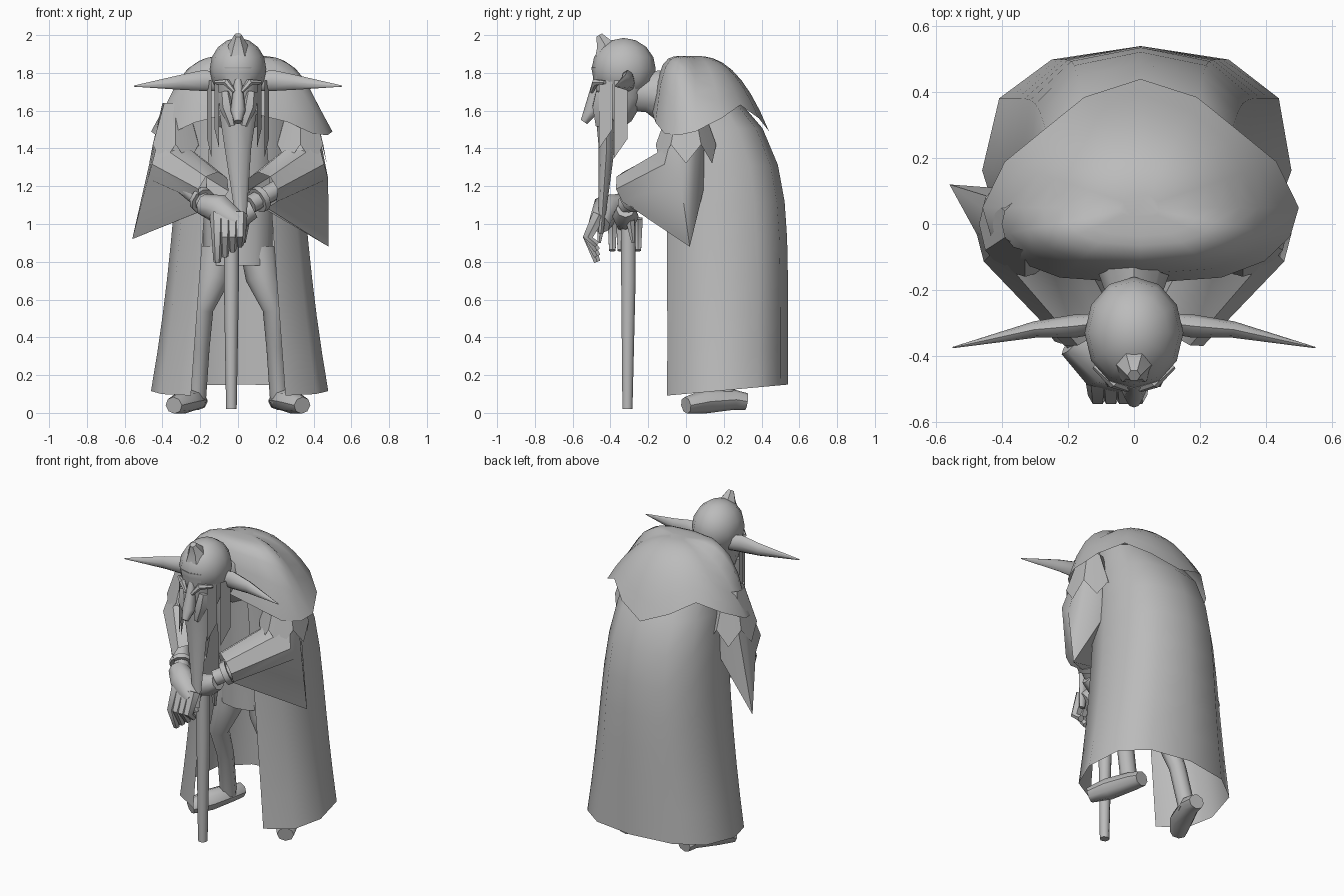
import bpy
import bmesh
from math import asin, copysign, cos, pi, sin
from mathutils import Matrix, Vector

cube = bpy.data.objects.get("Cube")
if cube:
    bpy.data.objects.remove(cube, do_unlink=True)

grey = bpy.data.materials.new("plain grey")
grey.use_nodes = True
grey.diffuse_color = (.5, .5, .5, 1)
grey.node_tree.nodes["Principled BSDF"].inputs["Base Color"].default_value = grey.diffuse_color


def finish(name, bm):
    """Turn a bmesh into a smooth grey object with sharp creases."""
    bmesh.ops.recalc_face_normals(bm, faces=bm.faces)
    mesh = bpy.data.meshes.new(name)
    bm.to_mesh(mesh)
    bm.free()
    mesh.materials.append(grey)
    part = bpy.data.objects.new(name, mesh)
    bpy.context.collection.objects.link(part)
    bpy.ops.object.select_all(action='DESELECT')
    part.select_set(True)
    bpy.context.view_layer.objects.active = part
    bpy.ops.object.shade_smooth_by_angle(angle=.8)


def loft(name, rings, closed=True, caps=()):
    """Skin equal-length rings; caps lists the rings to fill."""
    bm = bmesh.new()
    rows = [[bm.verts.new(point) for point in ring] for ring in rings]
    count = len(rows[0])
    for lower, upper in zip(rows, rows[1:]):
        for i in range(count if closed else count - 1):
            j = (i + 1) % count
            bm.faces.new((lower[i], lower[j], upper[j], upper[i]))
    for cap in caps:
        bm.faces.new(rows[cap])
    finish(name, bm)


def limb_rings(path, radii, ref, flat=1, sides=8):
    """Rings square to a path; flat scales their thickness towards ref."""
    path = [Vector(point) for point in path]
    rings = []
    for i, (centre, radius) in enumerate(zip(path, radii)):
        along = (path[min(i + 1, len(path) - 1)] - path[max(i - 1, 0)]).normalized()
        across = along.cross(ref).normalized()
        thick = across.cross(along) * flat
        angles = [2 * pi * k / sides for k in range(sides)]
        rings.append([centre + radius * (across * cos(a) + thick * sin(a)) for a in angles])
    return rings


def mirror(rings, side):
    return [[Vector((side * p.x, p.y, p.z)) for p in ring] for ring in rings]


def limb(name, path, radii, ref=Vector((0, 1, 0)), flat=1, sides=8, side=1):
    rings = limb_rings(path, radii, ref, flat, sides)
    loft(name, mirror(rings, side), caps=(0, -1))


def ball(name, centre, size):
    bm = bmesh.new()
    matrix = Matrix.LocRotScale(Vector(centre), None, Vector(size))
    bmesh.ops.create_uvsphere(bm, u_segments=12, v_segments=8, radius=1, matrix=matrix)
    finish(name, bm)


def soft(value, power=.7):
    """Square off a sine or cosine."""
    return copysign(abs(value) ** power, value)


UP = Vector((0, 0, 1))

# Robe: squared-off fronts, rounder back, stooping at the shoulders
robe = []
STEPS = 8
for level in range(STEPS + 1):
    t = level / STEPS
    stoop = t ** 6
    width = .33 + .14 * (1 - t) ** 2 - .06 * stoop
    front, back = -.12, .54 - .3 * stoop
    start = asin(((.25 - .12 * t) / width) ** (1 / .7))
    section = []
    for k in range(STEPS + 3):
        a = start + (2 * pi - 2 * start) * k / (STEPS + 2)
        power = .7 if cos(a) > 0 else .85
        rear = .5 - .5 * soft(cos(a), power)
        section.append((width * soft(sin(a), power) + .02 * rear, front + (back - front) * rear,
                        1.7 * t + (1 - t) * (.09 + .06 * rear)))
    robe.append(section)
loft("robe", robe, closed=False)

# Cape: a dome, steep in front, falling to a pointed hem
cape = []
SPOKES = 16
for level in range(1, STEPS + 1):
    t = level / STEPS
    ring = []
    for k in range(SPOKES):
        a = 2 * pi * k / SPOKES
        ahead = max(0, cos(a))
        if ahead > .01:
            across, reach, hem = soft(sin(a)), .23, 1.47 + .13 * ahead ** 8
        else:
            pinch = 1 - .14 * sin(2 * a) ** 2
            across, reach, hem = pinch * sin(a), .39 * pinch, 1.56 - .07 * cos(4 * a)
        drop = t ** (2.4 + 4 * ahead)
        ring.append((.02 + .48 * t * across, .05 - reach * t * cos(a), 1.89 + (hem - 1.89) * drop))
    cape.append(ring)
loft("cape", cape, caps=(0,))

# Tunic, neck and head
limb("tunic", [(0, .1, .78), (0, .1, 1.2), (0, .1, 1.6)], (.18, .19, .22), flat=.75, sides=12)
limb("neck", [(0, -.4, 1.7), (0, -.2, 1.7), (0, 0, 1.65)], (.08, .09, .16), UP, 1.2)
ball("skull", (0, -.33, 1.82), (.15, .17, .165))
limb("face", [(0, -.34, 1.82), (0, -.35, 1.68), (0, -.38, 1.58), (0, -.42, 1.5)],
     (.14, .115, .085, .04), flat=1.15, sides=12)
limb("crest", [(0, -.42, 1.9), (0, -.43, 1.95), (0, -.46, 2)], (.07, .05, .02), sides=6)
limb("nose", [(0, -.47, 1.77), (0, -.5, 1.6), (0, -.54, 1.54)], (.02, .04, .02))
limb("beard", [(0, -.42, 1.6), (0, -.42, 1.4), (.02, -.45, .95)], (.1, .07, .02), flat=.6)

for label, side in (("left", 1), ("right", -1)):
    # Ears, brows and cheeks
    limb(label + "_ear", [(.1, -.3, 1.75), (.18, -.31, 1.76), (.3, -.32, 1.75), (.55, -.375, 1.73)],
         (.03, .035, .025, .002), UP, 1.6, side=side)
    limb(label + "_brow", [(.02, -.5, 1.7), (.06, -.48, 1.75), (.12, -.43, 1.75)],
         (.01, .02, .01), UP, sides=6, side=side)
    limb(label + "_cheek", [(.07, -.45, 1.7), (.06, -.46, 1.62), (.03, -.46, 1.52)],
         (.03, .04, .02), sides=6, side=side)

    # Hanging locks: flat strips with slanting tips
    for part, x, y, tip in (("side_lock", .15, -.35, 1.35), ("front_lock", .11, -.43, 1.4)):
        edges = [[(side * (x + shift / 3), y + shift, 1.76), (side * (x + shift / 3), y + shift, tip + lift)]
                 for shift, lift in ((-.03, 0), (.04, .1))]
        loft(f"{label}_{part}", edges, closed=False)

    # Bell sleeve with a drooping point at the elbow
    sleeve = limb_rings([(.33, .01, 1.58), (.34, -.02, 1.3), (.13, -.31, 1.18)],
                        (.08, .15, .1), Vector((1, -1, 0)))
    elbow = sleeve[1]
    lowest = min(range(len(elbow)), key=lambda i: elbow[i].z)
    elbow[lowest] = Vector((.48, .02, .88)) if side > 0 else Vector((.56, .12, .92))
    loft(label + "_sleeve", mirror(sleeve, side))

    # Ragged layer over the shoulder, tucked under the cape
    rags = []
    for grow, ragged in ((.5, False), (1, True)):
        ring = []
        for k in range(12):
            a = pi * k / 6
            height = (1.32 + .1 * (k % 2)) if ragged else 1.64
            ring.append((side * (.33 + .14 * grow * cos(a)), .16 * grow * sin(a), height))
        rags.append(ring)
    loft(label + "_shoulder_rag", rags)

    # Bent legs and splayed feet
    limb(label + "_leg", [(.11, .1, .87), (.13, .09, .72), (.19, .08, .55), (.2, .16, .35), (.22, .22, .06)],
         (.1, .09, .06, .05, .05), side=side)
    limb(label + "_foot", [(.21, .32, .06), (.22, .25, .07), (.28, .1, .06), (.34, 0, .04)],
         (.05, .06, .07, .05), UP, .9, side=side)

# Forearms and bracelets
for label, elbow, wrist in (("left", (.27, -.17, 1.22), (.06, -.32, 1.1)),
                            ("right", (-.28, -.18, 1.2), (-.16, -.35, 1.1))):
    limb(label + "_forearm", [elbow, wrist], (.05, .05), UP)
    bend = Vector(wrist).lerp(Vector(elbow), .2)
    limb(label + "_bracelet", [bend, bend.lerp(Vector(elbow), .15)], (.07, .07), UP, sides=10)

# Hands folded over the cane
limb("right_palm", [(-.18, -.35, 1.1), (-.1, -.42, 1.08), (0, -.46, 1)], (.06, .08, .06), UP)
limb("left_palm", [(.08, -.32, 1.08), (0, -.32, 1.04), (-.1, -.32, 1)], (.05, .07, .05), UP)
for i in range(4):
    x = -.11 + .04 * i
    limb(f"right_finger_{i}", [(x, -.46, 1.05), (x, -.52, .93), (x, -.47, .8 + .03 * i)],
         (.04, .03, .02), sides=6)
    y = -.39 + .045 * i
    limb(f"left_finger_{i}", [(-.07, y, 1.03), (-.09, y, .95), (-.06, y, .86)],
         (.03, .025, .02), sides=6)
limb("right_thumb", [(-.14, -.4, 1.1), (-.12, -.45, 1), (-.11, -.46, .9)], (.03, .025, .01), sides=6)
limb("left_thumb", [(.04, -.3, 1.05), (.03, -.28, .9)], (.03, .01), sides=6)

# Cane
limb("cane", [(-.035, -.305, 1.03), (-.035, -.305, .7), (-.035, -.31, .02)], (.04, .04, .028), sides=10)
